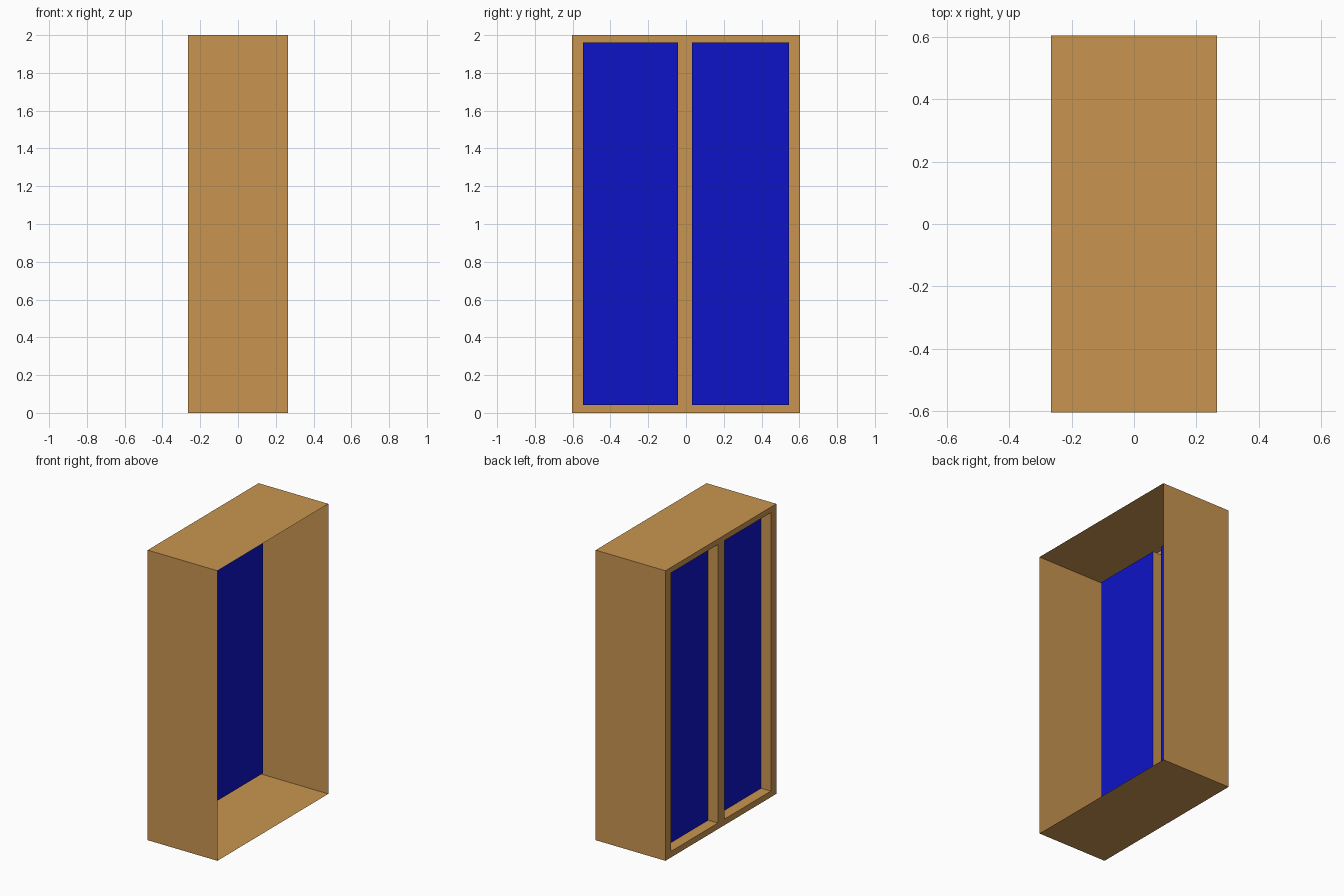
import bpy, bmesh
from mathutils import Vector

if "Cube" in bpy.data.objects:
    bpy.data.objects.remove(bpy.data.objects["Cube"])

X, Y, H = 0.266, 0.604, 2.0          # half depth, half width, height
PANEL_X = -0.192                     # plane of the recessed panels
Z0, Z1 = 0.042, 1.962                # opening height range
OPENINGS = [(-0.544, -0.042), (0.032, 0.544)]


def material(name, color):
    m = bpy.data.materials.new(name)
    m.diffuse_color = (*color, 1)
    m.use_nodes = True
    m.node_tree.nodes["Principled BSDF"].inputs["Base Color"].default_value = m.diffuse_color
    return m


def sheet_object(name, quads, mat):
    """Joined sheets, each given as corner, u, v with its normal along u x v."""
    bm = bmesh.new()
    for c, u, v in quads:
        c, u, v = Vector(c), Vector(u), Vector(v)
        bm.faces.new([bm.verts.new(p) for p in (c, c + u, c + u + v, c + v)])
    bmesh.ops.remove_doubles(bm, verts=bm.verts, dist=1e-5)
    me = bpy.data.meshes.new(name)
    bm.to_mesh(me)
    bm.free()
    me.materials.append(mat)
    ob = bpy.data.objects.new(name, me)
    bpy.context.collection.objects.link(ob)
    return ob


wood = material("wood", (0.58, 0.30, 0.08))
blue = material("blue", (0.004, 0.007, 0.58))

# thin outer walls, open on the right side
W, D = 2 * Y, 2 * X
sheet_object("cabinet_walls", [
    ((-X, -Y, 0), (D, 0, 0), (0, 0, H)),
    ((X, Y, 0), (-D, 0, 0), (0, 0, H)),
    ((-X, -Y, H), (D, 0, 0), (0, W, 0)),
    ((-X, -Y, 0), (0, W, 0), (D, 0, 0)),
], wood)

# left face: grid of cells with the two openings left out
ys = [-Y, *OPENINGS[0], *OPENINGS[1], Y]
zs = [0, Z0, Z1, H]
frame = []
for i in range(5):
    for j in range(3):
        if j == 1 and i in (1, 3):
            continue
        frame.append(((-X, ys[i], zs[j]), (0, 0, zs[j + 1] - zs[j]),
                      (0, ys[i + 1] - ys[i], 0)))

# reveals running inward from each opening to its panel
d, h = PANEL_X + X, Z1 - Z0
for a, b in OPENINGS:
    w = b - a
    frame += [
        ((-X, a, Z0), (0, 0, h), (d, 0, 0)),
        ((-X, b, Z0), (d, 0, 0), (0, 0, h)),
        ((-X, a, Z0), (d, 0, 0), (0, w, 0)),
        ((-X, a, Z1), (0, w, 0), (d, 0, 0)),
    ]
sheet_object("panel_frame", frame, wood)

# blue recessed panels
for k, (a, b) in enumerate(OPENINGS, 1):
    sheet_object(f"blue_panel_{k}",
                 [((PANEL_X, a, Z0), (0, 0, h), (0, b - a, 0))], blue)
